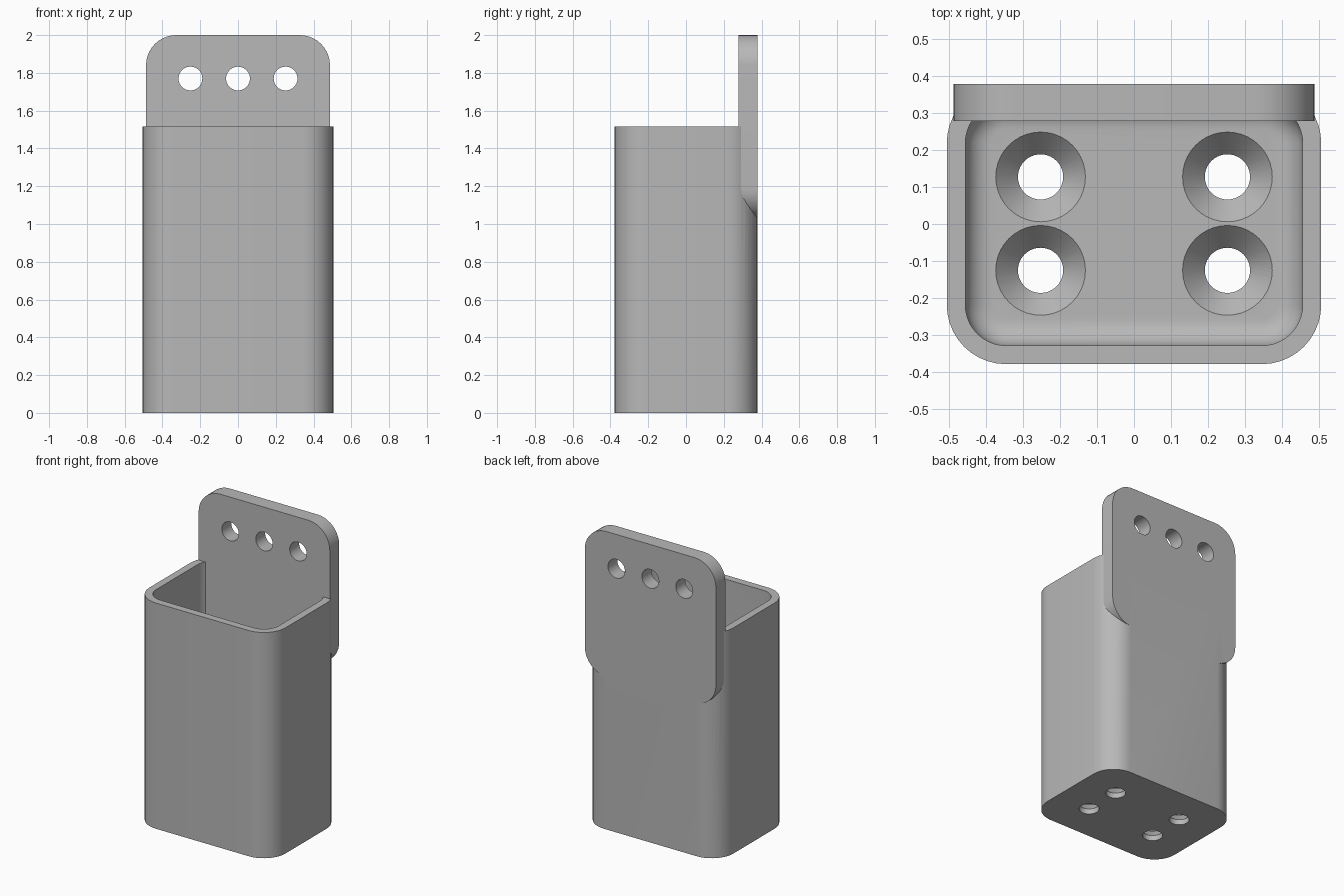
import bpy, bmesh
from math import sin, cos, pi, radians
from mathutils import Matrix

if "Cube" in bpy.data.objects:
    bpy.data.objects.remove(bpy.data.objects["Cube"])

grey = bpy.data.materials.new("plain grey")
grey.use_nodes = True
COLOUR = (0.48, 0.48, 0.48, 1)
grey.diffuse_color = COLOUR
grey.node_tree.nodes["Principled BSDF"].inputs["Base Color"].default_value = COLOUR

STEPS = 10  # segments per rounded corner


def outline(hx, hy, r, z):
    """Rounded rectangle at height z; a circle when hx = hy = r."""
    pts = []
    for k, (sx, sy) in enumerate([(1, 1), (-1, 1), (-1, -1), (1, -1)]):
        for i in range(STEPS + 1):
            a = (k + i / STEPS) * pi / 2
            pts.append((sx * (hx - r) + r * cos(a), sy * (hy - r) + r * sin(a), z))
    return pts


def skin(name, rings, matrix=Matrix()):
    """Closed solid skinned through a stack of outlines."""
    bm = bmesh.new()
    loops = [[bm.verts.new(p) for p in ring] for ring in rings]
    for a, b in zip(loops, loops[1:]):
        for i in range(len(a)):
            j = (i + 1) % len(a)
            bm.faces.new((a[i], a[j], b[j], b[i]))
    bm.faces.new(loops[0][::-1])
    bm.faces.new(loops[-1])
    bmesh.ops.remove_doubles(bm, verts=bm.verts, dist=0.0001)
    bmesh.ops.recalc_face_normals(bm, faces=bm.faces)
    bm.transform(matrix)
    mesh = bpy.data.meshes.new(name)
    bm.to_mesh(mesh)
    bm.free()
    mesh.materials.append(grey)
    obj = bpy.data.objects.new(name, mesh)
    bpy.context.collection.objects.link(obj)
    return obj


def combine(target, tool, operation):
    mod = target.modifiers.new(operation.lower(), 'BOOLEAN')
    mod.object, mod.operation, mod.solver = tool, operation, 'EXACT'
    bpy.context.view_layer.objects.active = target
    bpy.ops.object.modifier_apply(modifier=mod.name)
    bpy.data.objects.remove(tool)


# Cup: outer wall, rim, inner wall, filleted floor
HX, HY, R, TOP = 0.505, 0.378, 0.16, 1.515
WALL, FLOOR, FILLET = 0.05, 0.1, 0.07
rings = [outline(HX, HY, R, 0), outline(HX, HY, R, TOP)]
rings.append(outline(HX - WALL, HY - WALL, R - WALL, TOP))
for i in range(9):
    a = i / 8 * pi / 2
    inset = WALL + FILLET * (1 - cos(a))
    rings.append(outline(HX - inset, HY - inset, R - inset,
                         FLOOR + FILLET * (1 - sin(a))))
holder = skin("wall_mounted_cup", rings)

# Back plate: rounded square flush with the back of the cup
upright = Matrix.Rotation(radians(90), 4, 'X')
HALF = 0.487
plate = skin("back_plate",
             [outline(HALF, HALF, R, -HY), outline(HALF, HALF, R, 0.1 - HY)],
             Matrix.Translation((0, 0, 2 - HALF)) @ upright)
combine(holder, plate, 'UNION')

# Three screw holes through the plate
for x in (-0.252, 0, 0.252):
    tool = skin("plate_hole_cutter",
                [outline(0.063, 0.063, 0.063, -0.6), outline(0.063, 0.063, 0.063, 0)],
                Matrix.Translation((x, 0, 1.77)) @ upright)
    combine(holder, tool, 'DIFFERENCE')

# Four countersunk holes in the floor
for x in (-0.252, 0.252):
    for y in (-0.125, 0.127):
        profile = [(0.061, -0.1), (0.061, 0.035), (0.121, FLOOR), (0.121, FLOOR + 0.02)]
        tool = skin("floor_hole_cutter", [outline(r, r, r, z) for r, z in profile],
                    Matrix.Translation((x, y, 0)))
        combine(holder, tool, 'DIFFERENCE')

# Smooth curves, crisp edges
bpy.ops.object.select_all(action='DESELECT')
holder.select_set(True)
bpy.context.view_layer.objects.active = holder
bpy.ops.object.shade_smooth_by_angle(angle=radians(30))
